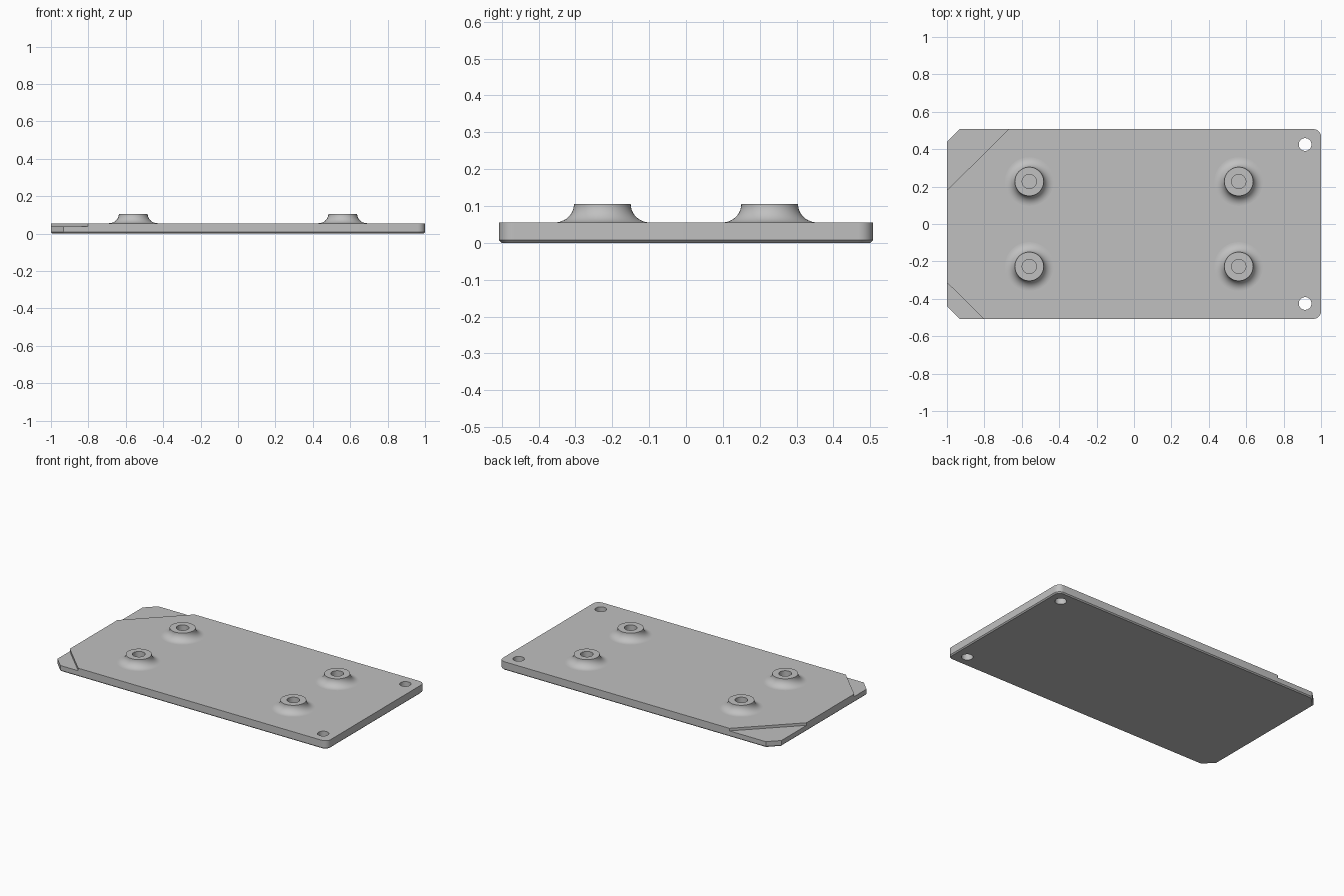
import bpy, bmesh, math

cube = bpy.data.objects.get("Cube")
if cube:
    bpy.data.objects.remove(cube, do_unlink=True)

HALF_X, HALF_Y = 1.0, 0.507
TOP, LEDGE, BOSS_TOP = 0.055, 0.038, 0.105
BOSS_X, BOSS_Y, BOSS_R, FLARE_R, BORE_R = 0.56, 0.227, 0.077, 0.13, 0.038

grey = bpy.data.materials.new("plain grey")
grey.use_nodes = True
colour = (0.53, 0.53, 0.53, 1)
grey.diffuse_color = colour
grey.node_tree.nodes["Principled BSDF"].inputs["Base Color"].default_value = colour


def make_object(name, bm):
    bmesh.ops.recalc_face_normals(bm, faces=bm.faces)
    mesh = bpy.data.meshes.new(name)
    bm.to_mesh(mesh)
    bm.free()
    mesh.materials.append(grey)
    obj = bpy.data.objects.new(name, mesh)
    bpy.context.collection.objects.link(obj)
    return obj


def prism(outline, z0, z1):
    """Extrude a flat outline between two heights."""
    bm = bmesh.new()
    face = bm.faces.new([bm.verts.new((x, y, z0)) for x, y in outline])
    new = bmesh.ops.extrude_face_region(bm, geom=[face])["geom"]
    verts = [g for g in new if isinstance(g, bmesh.types.BMVert)]
    bmesh.ops.translate(bm, verts=verts, vec=(0, 0, z1 - z0))
    return bm


def circle(cx, cy, r, n=48):
    return [(cx + r * math.cos(math.tau * i / n), cy + r * math.sin(math.tau * i / n))
            for i in range(n)]


def select_only(obj):
    bpy.ops.object.select_all(action="DESELECT")
    obj.select_set(True)
    bpy.context.view_layer.objects.active = obj


def cut(target, outline, z0, z1):
    cutter = make_object("cutter", prism(outline, z0, z1))
    cutter.hide_render = True
    mod = target.modifiers.new("cut", "BOOLEAN")
    mod.operation, mod.solver, mod.object = "DIFFERENCE", "EXACT", cutter
    select_only(target)
    bpy.ops.object.modifier_apply(modifier=mod.name)
    bpy.data.objects.remove(cutter, do_unlink=True)


# Plate: two clipped corners, two rounded corners, chamfered lower rim
clip, rnd = 0.067, 0.04
outline = [(-HALF_X, HALF_Y - clip), (-HALF_X, clip - HALF_Y), (clip - HALF_X, -HALF_Y)]
for side in (-1, 1):
    for i in range(9):
        a = math.radians((-90 if side < 0 else 0) + 90 * i / 8)
        outline.append((HALF_X - rnd + rnd * math.cos(a),
                        side * (HALF_Y - rnd) + rnd * math.sin(a)))
outline.append((clip - HALF_X, HALF_Y))
bm = prism(outline, 0, TOP)
rim = [e for e in bm.edges if all(v.co.z < 0.001 for v in e.verts)]
bmesh.ops.bevel(bm, geom=rim, offset=0.007, segments=1, affect="EDGES")
plate = make_object("base_plate", bm)

# Lowered corner ledges, each beyond a slanted line
for side, edge_y, edge_x in ((1, 0.18, -0.67), (-1, 0.313, -0.803)):
    slope = (HALF_Y - edge_y) / (edge_x + HALF_X)
    far = 0.1
    cut(plate, [(-HALF_X - far, side * (edge_y - far * slope)),
                (edge_x + far, side * (HALF_Y + far * slope)),
                (-HALF_X - far, side * (HALF_Y + far * slope))], LEDGE, 0.2)

# Mounting holes through the plate
for side in (-1, 1):
    cut(plate, circle(0.915, side * 0.425, 0.034), -0.1, 0.2)

# Flared bosses with blind bores
profile = [(BORE_R, TOP), (BORE_R, BOSS_TOP)]
for i in range(13):
    a = math.pi / 2 * i / 12
    profile.append((FLARE_R - (FLARE_R - BOSS_R) * math.cos(a),
                    BOSS_TOP - (BOSS_TOP - TOP) * math.sin(a)))
parts = [plate]
for sx, x_name in ((-1, "right"), (1, "left")):
    for sy, y_name in ((-1, "front"), (1, "back")):
        cx, cy = sx * BOSS_X, sy * BOSS_Y
        cut(plate, circle(cx, cy, BORE_R), 0.03, 0.2)
        bm = bmesh.new()
        rings = [[bm.verts.new((x, y, z)) for x, y in circle(cx, cy, r)] for r, z in profile]
        for low, high in zip(rings, rings[1:]):
            for i in range(len(low)):
                bm.faces.new((low[i - 1], low[i], high[i], high[i - 1]))
        boss = make_object(f"boss_{y_name}_{x_name}", bm)
        # Outward normals: the flat top ring must face up
        if any(p.normal.z < -0.9 for p in boss.data.polygons):
            boss.data.flip_normals()
        parts.append(boss)

for obj in parts:
    select_only(obj)
    bpy.ops.object.shade_smooth_by_angle(angle=math.radians(30))
